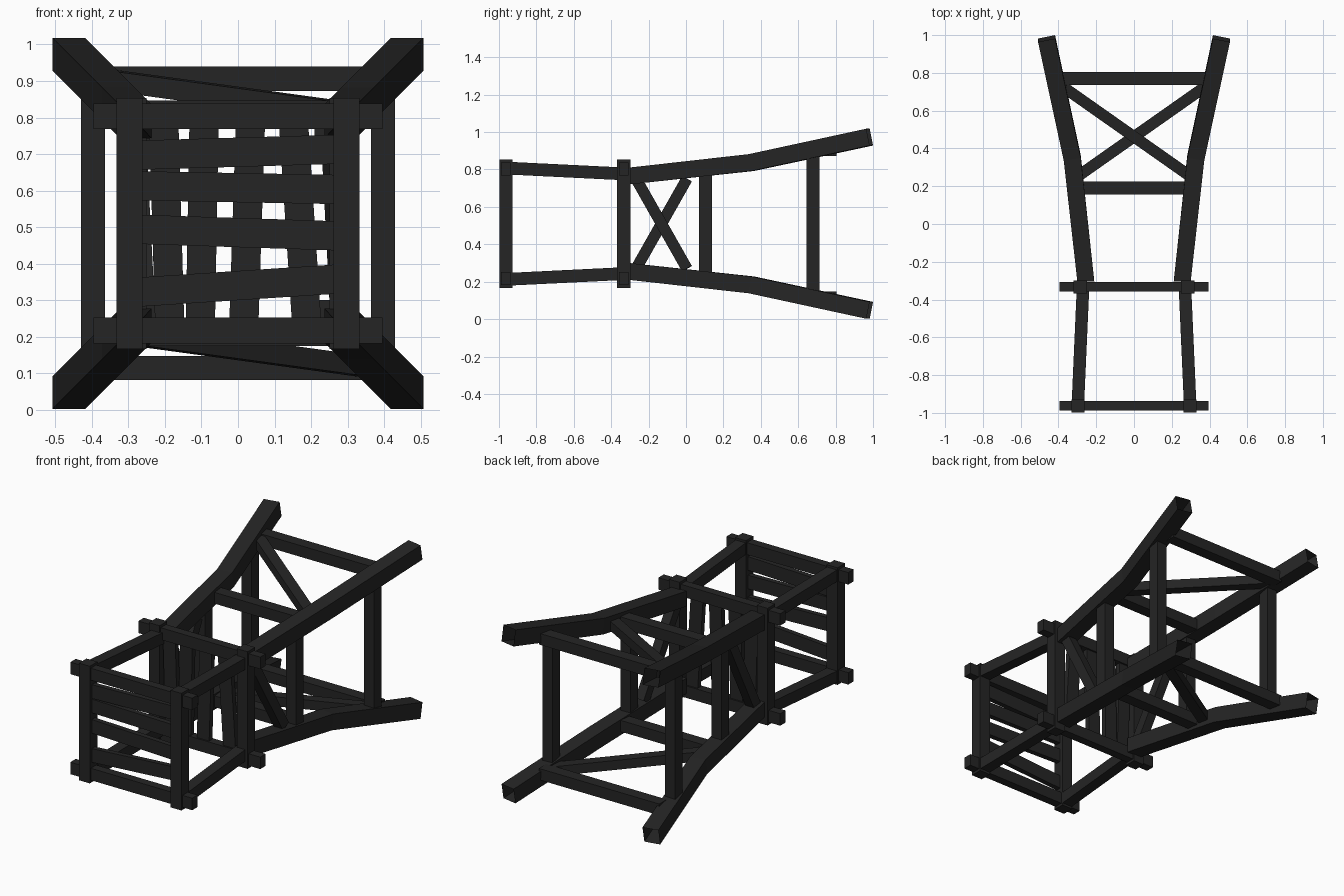
import bpy, bmesh
from mathutils import Vector, Matrix

if "Cube" in bpy.data.objects:
    bpy.data.objects.remove(bpy.data.objects["Cube"])

CZ = 0.51  # height of the tower's long axis (it lies along y)

mat = bpy.data.materials.new("charcoal wood")
mat.diffuse_color = (0.018, 0.018, 0.018, 1)
mat.use_nodes = True
mat.node_tree.nodes["Principled BSDF"].inputs["Base Color"].default_value = mat.diffuse_color


def finish(name, bm):
    bmesh.ops.recalc_face_normals(bm, faces=bm.faces)
    me = bpy.data.meshes.new(name)
    bm.to_mesh(me)
    bm.free()
    me.materials.append(mat)
    ob = bpy.data.objects.new(name, me)
    bpy.context.collection.objects.link(ob)
    return ob


def beam(name, a, b, w, d, normal):
    """Box beam from a to b; d is the thickness along normal, w across it.
    Points are (x, y, height above the axis)."""
    a, b, n = Vector(a), Vector(b), Vector(normal)
    u = (b - a).normalized()
    n = (n - u * n.dot(u)).normalized()
    v = n.cross(u)
    rot = Matrix((u, v, n)).transposed().to_4x4()
    mid = (a + b) / 2 + Vector((0, 0, CZ))
    bm = bmesh.new()
    bmesh.ops.create_cube(bm, size=1)
    size = Matrix.Diagonal(((b - a).length, w, d, 1))
    bmesh.ops.transform(bm, matrix=Matrix.Translation(mid) @ rot @ size, verts=bm.verts)
    return finish(name, bm)


# Four bent legs, square section, open at the foot
H = 0.045
for sx in (-1, 1):
    for sz in (-1, 1):
        bm = bmesh.new()
        rings = []
        for y, off, tilt in ((-0.305, 0.255, 0), (0.35, 0.327, 0.16), (0.982, 0.463, 0.2)):
            rings.append([bm.verts.new((sx * (off + dx), y - tilt * (dx + dz), CZ + sz * (off + dz)))
                          for dx, dz in ((-H, -H), (H, -H), (H, H), (-H, H))])
        for r0, r1 in zip(rings, rings[1:]):
            for i in range(4):
                j = (i + 1) % 4
                bm.faces.new((r0[i], r0[j], r1[j], r1[i]))
        bm.faces.new(rings[0])
        finish("leg", bm)

# Braces: each side of the tower mirrors its opposite by a half turn
for s in (-1, 1):
    # bars on the top and bottom faces
    for y, x, z in ((0.77, 0.39, 0.396), (0.19, 0.29, 0.303)):
        beam("cross_bar", (-x, y, s * z), (x, y, s * z), 0.07, 0.066, (0, 0, 1))
    # bars on the left and right faces
    for y, x, z in ((0.68, 0.397, 0.37), (0.105, 0.295, 0.28)):
        beam("side_bar", (s * x, y, -z), (s * x, y, z), 0.07, 0.066, (1, 0, 0))
    # single diagonals
    beam("face_diagonal", (-s * 0.37, 0.722, s * 0.395), (s * 0.29, 0.258, s * 0.305),
         0.06, 0.055, (0, 0, 1))
    beam("side_diagonal", (s * 0.255, -0.27, s * 0.245), (s * 0.28, 0.005, -s * 0.24),
         0.06, 0.055, (1, 0, 0))

# Roof frame and floor frame
for label, y, px in (("roof", -0.963, 0.297), ("floor", -0.333, 0.285)):
    for s in (-1, 1):
        beam(label + "_post", (s * px, y, -0.343), (s * px, y, 0.343), 0.07, 0.07, (0, 1, 0))
        beam(label + "_bar", (-0.395, y, s * 0.293), (0.395, y, s * 0.293), 0.07, 0.05, (0, 1, 0))

# Rails joining the two frames
for sx in (-1, 1):
    for sz in (-1, 1):
        beam("rail", (sx * 0.297, -0.95, sz * 0.297), (sx * 0.27, -0.34, sz * 0.267),
             0.068, 0.066, (1, 0, 0))

# Crooked slats: across the roof, and turned a quarter for the floor
for lo, hi in ((0.187, 0.203), (0.103, 0.093), (-0.016, -0.034), (-0.188, -0.152)):
    beam("roof_slat", (-0.275, -0.963, lo), (0.275, -0.963, hi), 0.08, 0.03, (0, 1, 0))
    beam("floor_slat", (-lo, -0.333, -0.275), (-hi, -0.333, 0.275), 0.08, 0.03, (0, 1, 0))
